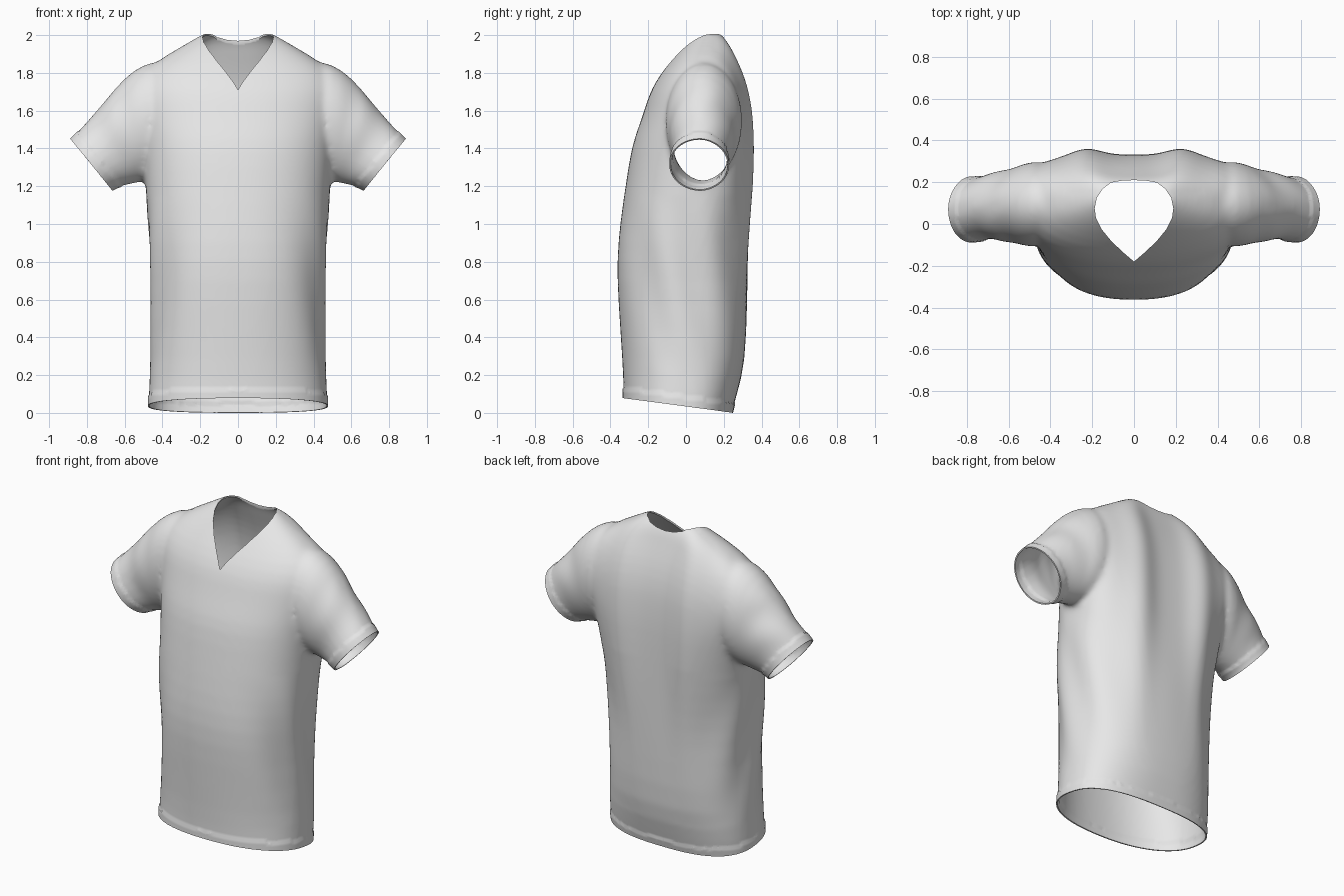
import bpy, bmesh, math
from mathutils import Vector

if "Cube" in bpy.data.objects:
    bpy.data.objects.remove(bpy.data.objects["Cube"], do_unlink=True)

SIDES = 48


def loft(name, rings):
    """Closed solid skinned over a list of point rings."""
    bm = bmesh.new()
    loops = [[bm.verts.new(p) for p in ring] for ring in rings]
    n = len(loops[0])
    for a, b in zip(loops, loops[1:]):
        for i in range(n):
            j = (i + 1) % n
            bm.faces.new((a[i], a[j], b[j], b[i]))
    bm.faces.new(loops[0])
    bm.faces.new(loops[-1])
    bmesh.ops.recalc_face_normals(bm, faces=bm.faces)
    mesh = bpy.data.meshes.new(name)
    bm.to_mesh(mesh)
    bm.free()
    obj = bpy.data.objects.new(name, mesh)
    bpy.context.collection.objects.link(obj)
    return obj


def power(v, n):
    return math.copysign(abs(v) ** (2 / n), v)


def torso_ring(z, width, front, back, mid, boxy):
    """Rounded section with its own squareness at the back."""
    pts = []
    for i in range(SIDES):
        t = math.tau * (i + 0.5) / SIDES
        c, s = math.cos(t), math.sin(t)
        n, depth = (boxy, back - mid) if s > 0 else (2.25, mid - front)
        pts.append((width * power(c, n), mid + depth * power(s, n), z))
    return pts


def sleeve_ring(side, top, bottom, mid, depth):
    """Oval between an upper and a lower point of the sleeve outline."""
    pts = []
    for i in range(SIDES):
        t = math.tau * i / SIDES
        k = (1 + math.cos(t)) / 2
        x = bottom[0] + (top[0] - bottom[0]) * k
        z = bottom[1] + (top[1] - bottom[1]) * k
        pts.append((side * x, mid + depth * math.sin(t), z))
    return pts


def bake(obj):
    """Replace the mesh by its modified version."""
    deps = bpy.context.evaluated_depsgraph_get()
    mesh = bpy.data.meshes.new_from_object(obj.evaluated_get(deps))
    obj.modifiers.clear()
    obj.data = mesh


def boolean(obj, other, operation):
    mod = obj.modifiers.new("boolean", "BOOLEAN")
    mod.operation, mod.object, mod.solver = operation, other, "EXACT"


# Torso: height, half width, front, back, middle, squareness of the back
torso = [
    (-0.16, 0.465, -0.33, 0.21, -0.03, 2.7), (-0.05, 0.47, -0.33, 0.23, -0.03, 2.7),
    (0.1, 0.475, -0.33, 0.27, -0.02, 2.6), (0.25, 0.463, -0.335, 0.315, 0, 2.4),
    (0.6, 0.455, -0.36, 0.325, 0, 2.3), (0.8, 0.467, -0.367, 0.328, 0, 2.3),
    (1.0, 0.48, -0.35, 0.33, 0.01, 2.5), (1.2, 0.488, -0.32, 0.332, 0.03, 3),
    (1.4, 0.505, -0.29, 0.332, 0.05, 4), (1.5, 0.52, -0.255, 0.327, 0.06, 4.5),
    (1.6, 0.535, -0.22, 0.32, 0.07, 4.5), (1.7, 0.545, -0.19, 0.303, 0.08, 4),
    (1.8, 0.515, -0.13, 0.275, 0.09, 3.2), (1.9, 0.365, -0.05, 0.237, 0.1, 2.7),
    (1.96, 0.255, 0, 0.217, 0.11, 2.7), (2.0, 0.195, 0.05, 0.19, 0.12, 2.7),
    (2.025, 0.12, 0.09, 0.16, 0.12, 2.7),
]
shirt = loft("shirt", [torso_ring(*r) for r in torso])

# Sleeves: outline top, outline bottom, middle, half depth
sleeve = [
    ((0.36, 1.885), (0.36, 1.29), 0.1, 0.18),
    ((0.5, 1.845), (0.46, 1.235), 0.095, 0.215),
    ((0.6, 1.775), (0.53, 1.215), 0.09, 0.18),
    ((0.69, 1.665), (0.59, 1.205), 0.085, 0.163),
    ((0.8, 1.535), (0.64, 1.19), 0.08, 0.155),
    ((0.885, 1.445), (0.67, 1.18), 0.07, 0.15),
    ((0.97, 1.36), (0.75, 1.1), 0.07, 0.15),
    ((1.02, 1.31), (0.8, 1.05), 0.07, 0.15),
]
sleeves = [loft("sleeve", [sleeve_ring(s, *r) for r in sleeve]) for s in (-1, 1)]

# Merge torso and sleeves into one soft body
for part in [shirt] + sleeves:
    part.modifiers.new("round", "SUBSURF").levels = 1
for part in sleeves:
    boolean(shirt, part, "UNION")
remesh = shirt.modifiers.new("blend", "REMESH")
remesh.mode, remesh.voxel_size = "VOXEL", 0.015
soften = shirt.modifiers.new("soften", "SMOOTH")
soften.factor, soften.iterations = 0.5, 10
bake(shirt)
for part in sleeves:
    bpy.data.objects.remove(part, do_unlink=True)

bm = bmesh.new()
bm.from_mesh(shirt.data)

# Soft cloth folds: shoulder blades, slanting side drapes, sleeve creases
bm.normal_update()
for v in bm.verts:
    x, y, z = v.co
    n = v.normal.copy()
    if n.y > 0.3 and abs(x) < 0.5:
        blade = math.exp(-((abs(x) - 0.23) / 0.1) ** 2)
        v.co.y += 0.032 * blade * min(1, max(0, z - 0.2)) * n.y
    if abs(x) < 0.5 and 0.2 < z < 1.15:
        fade = math.sin(math.pi * (z - 0.2) / 0.95) * abs(n.x)
        v.co += n * 0.008 * fade * math.sin(24 * y + 5 * z)
    if abs(x) > 0.56:
        fade = min(1, (abs(x) - 0.56) / 0.1) * abs(n.y)
        v.co += n * 0.005 * fade * math.sin(18 * (abs(x) - z) + 15 * y)

# Open the hem and the cuffs, then raise a stitched band along each edge
openings = [
    (Vector((0, -0.33, 0.075)), Vector((0, -0.134, -1)), lambda p: p.z < 0.4),
    (Vector((0.885, 0, 1.445)), Vector((0.265, 0, -0.215)), lambda p: p.x > 0.57),
    (Vector((-0.885, 0, 1.445)), Vector((-0.265, 0, -0.215)), lambda p: p.x < -0.57),
]
for point, normal, region in openings:
    normal.normalize()
    faces = [f for f in bm.faces if region(f.calc_center_median())]
    geom = set(faces)
    for f in faces:
        geom.update(f.edges)
        geom.update(f.verts)
    bmesh.ops.bisect_plane(bm, geom=list(geom), dist=0.0005, plane_co=point, plane_no=normal)
    outside = [v for v in bm.verts if region(v.co) and (v.co - point).dot(normal) > 0.001]
    bmesh.ops.delete(bm, geom=outside, context="VERTS")
    bm.normal_update()
    for v in bm.verts:
        if region(v.co) and (v.co - point).dot(normal) > -0.05:
            v.co += v.normal * 0.006
bm.to_mesh(shirt.data)
bm.free()

# Cloth thickness and the pointed neck opening
solid = shirt.modifiers.new("cloth", "SOLIDIFY")
solid.thickness, solid.offset = 0.008, -1
half = [(0, -0.18), (0.055, -0.133), (0.11, -0.08), (0.155, -0.025), (0.182, 0.03),
        (0.188, 0.075), (0.178, 0.125), (0.15, 0.168), (0.11, 0.198), (0.06, 0.207), (0, 0.21)]
outline = half + [(-x, y) for x, y in half[-2:0:-1]]
neck = loft("neck_cutter", [[(x, y, z) for x, y in outline] for z in (1.5, 2.3)])
neck.hide_render = True
boolean(shirt, neck, "DIFFERENCE")
bake(shirt)
bpy.data.objects.remove(neck, do_unlink=True)

# Rest the hem on the ground
low = min(v.co.z for v in shirt.data.vertices)
for v in shirt.data.vertices:
    v.co.z -= low

# Plain cloth colour
cloth = bpy.data.materials.new("light_grey_cloth")
cloth.use_nodes = True
cloth.diffuse_color = (0.8, 0.8, 0.8, 1)
cloth.node_tree.nodes["Principled BSDF"].inputs["Base Color"].default_value = (0.8, 0.8, 0.8, 1)
shirt.data.materials.clear()
shirt.data.materials.append(cloth)

bpy.ops.object.select_all(action="DESELECT")
shirt.select_set(True)
bpy.context.view_layer.objects.active = shirt
bpy.ops.object.shade_smooth_by_angle(angle=math.radians(50))
